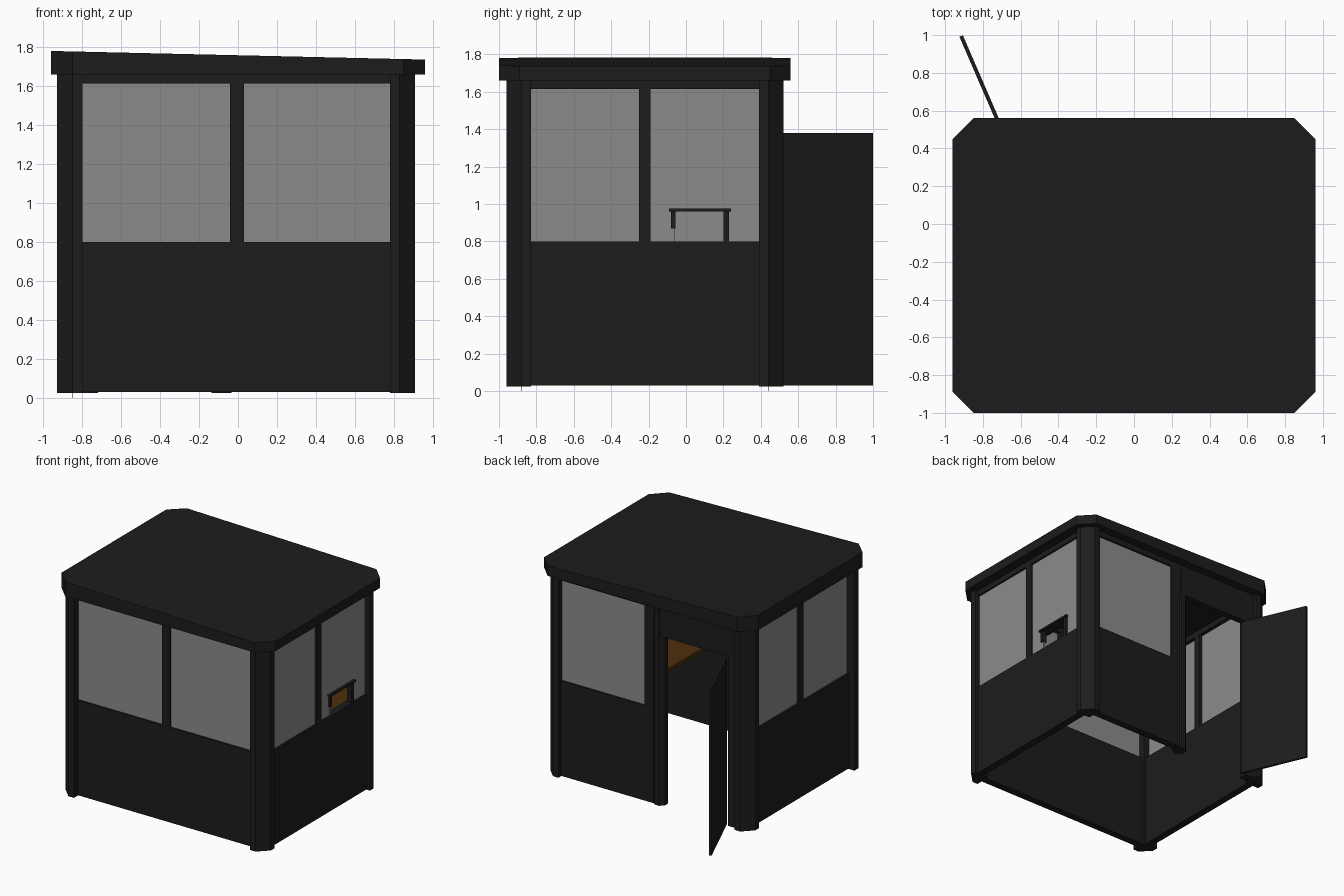
import bpy
import bmesh
import math
from mathutils import Matrix, Vector

cube = bpy.data.objects.get("Cube")
if cube:
    bpy.data.objects.remove(cube, do_unlink=True)


def material(name, rgb):
    m = bpy.data.materials.new(name)
    m.use_nodes = True
    m.diffuse_color = (*rgb, 1)
    bsdf = m.node_tree.nodes["Principled BSDF"]
    bsdf.inputs["Base Color"].default_value = (*rgb, 1)
    bsdf.inputs["Roughness"].default_value = 0.7
    return m


DARK = material("charcoal_metal", (0.0118, 0.0118, 0.0118))
GLASS = material("grey_glass", (0.26, 0.26, 0.26))
WOOD = material("brown_wood", (0.075, 0.029, 0.003))


def finish(name, bm, mat):
    bmesh.ops.recalc_face_normals(bm, faces=bm.faces)
    mesh = bpy.data.meshes.new(name)
    bm.to_mesh(mesh)
    bm.free()
    mesh.materials.append(mat)
    obj = bpy.data.objects.new(name, mesh)
    bpy.context.collection.objects.link(obj)
    return obj


def box(name, x, y, z, mat=DARK):
    """Box from three (low, high) ranges."""
    bm = bmesh.new()
    size = [b - a for a, b in (x, y, z)]
    mid = Vector([(a + b) / 2 for a, b in (x, y, z)])
    bmesh.ops.create_cube(bm, size=1, matrix=Matrix.Translation(mid) @ Matrix.Diagonal((*size, 1)))
    return finish(name, bm, mat)


def prism(name, outline, z0, z1, mat=DARK, slope=0):
    """Upright prism whose top tilts along x by slope."""
    bm = bmesh.new()
    low = [bm.verts.new((x, y, z0)) for x, y in outline]
    top = [bm.verts.new((x, y, z1 + slope * x)) for x, y in outline]
    bm.faces.new(low)
    bm.faces.new(top)
    n = len(outline)
    for i in range(n):
        j = (i + 1) % n
        bm.faces.new((low[i], low[j], top[j], top[i]))
    return finish(name, bm, mat)


BASE, SILL, HEAD, EAVE = 0.03, 0.80, 1.615, 1.66
LEFT, RIGHT, FRONT, BACK = -0.93, 0.91, -0.96, 0.52
POST, CUT = 0.13, 0.08

# Chamfered corner posts with small levelling pins
for sx, x, xn in ((1, LEFT, "right"), (-1, RIGHT, "left")):
    for sy, y, yn in ((1, FRONT, "front"), (-1, BACK, "back")):
        pts = [(CUT, 0), (POST, 0), (POST, POST), (0, POST), (0, CUT)]
        prism(f"{yn}_{xn}_post", [(x + sx * a, y + sy * b) for a, b in pts], 0.025, EAVE)
        cx, cy = x + sx * 0.08, y + sy * 0.08
        box(f"{yn}_{xn}_levelling_pin", (cx - 0.001, cx + 0.001), (cy - 0.001, cy + 0.001), (0, BASE))

# How far each wall sits behind the post faces
INSET = {"front": 0.045, "back": 0.03, "left": 0.027, "right": 0.05}


def wall_part(side, name, along, depth, z, mat=DARK):
    """Box on one wall; depth is measured inward from the wall face."""
    d0, d1 = (d + INSET[side] for d in depth)
    if side == "front":
        return box(name, along, (FRONT + d0, FRONT + d1), z, mat)
    if side == "back":
        return box(name, along, (BACK - d1, BACK - d0), z, mat)
    if side == "left":
        return box(name, (RIGHT - d1, RIGHT - d0), along, z, mat)
    return box(name, (LEFT + d0, LEFT + d1), along, z, mat)


WALL, PANE = (0, 0.06), (0.015, 0.03)


def window_wall(side, a, b, m0, m1, hatch=None):
    """Lower panel, head rail, mullion and two panes."""
    wall_part(side, f"{side}_lower_panel", (a, b), WALL, (BASE, SILL))
    wall_part(side, f"{side}_head_rail", (a, b), WALL, (HEAD, EAVE))
    wall_part(side, f"{side}_mullion", (m0, m1), WALL, (SILL, HEAD))
    wall_part(side, f"{side}_pane_a", (a, m0), PANE, (SILL, HEAD), GLASS)
    if hatch is None:
        wall_part(side, f"{side}_pane_b", (m1, b), PANE, (SILL, HEAD), GLASS)
        return
    # Pane with a service hatch cut in its lower edge
    h0, h1, top = hatch
    wall_part(side, f"{side}_pane_upper", (m1, b), PANE, (top, HEAD), GLASS)
    wall_part(side, f"{side}_pane_hatch_front", (m1, h0), PANE, (SILL, top), GLASS)
    wall_part(side, f"{side}_pane_hatch_back", (h1, b), PANE, (SILL, top), GLASS)


window_wall("front", -0.80, 0.78, -0.04, 0.03)
window_wall("right", -0.83, 0.39, -0.25, -0.19)
window_wall("left", -0.83, 0.39, -0.25, -0.19, (-0.06, 0.22, 0.965))

# Service hatch frame
box("hatch_shelf", (0.80, 0.89), (-0.09, 0.24), (0.96, 0.975))
box("hatch_back_jamb", (0.84, 0.88), (0.20, 0.23), (SILL, 0.96))
box("hatch_front_jamb", (0.84, 0.88), (-0.08, -0.055), (0.87, 0.96))

# Back wall: window on one half, doorway on the other
JAMB = -0.05
wall_part("back", "back_lower_panel", (JAMB, 0.78), WALL, (BASE, SILL))
wall_part("back", "back_pane", (0.03, 0.78), PANE, (SILL, HEAD), GLASS)
wall_part("back", "back_head_rail", (-0.80, 0.78), WALL, (HEAD, EAVE))
wall_part("back", "back_mullion", (JAMB, 0.03), WALL, (SILL, HEAD))
wall_part("back", "door_lintel", (-0.80, JAMB), (0, 0.055), (1.40, HEAD))
wall_part("back", "hinge_jamb", (-0.80, -0.72), (0, 0.07), (0.025, HEAD))
ring = [math.radians(22.5 + 45 * i) for i in range(8)]
prism("latch_jamb", [(-0.085 + 0.055 * math.cos(t), 0.445 + 0.055 * math.sin(t)) for t in ring],
      0.025, HEAD)

# Open door, swung outward
hinge, tip = Vector((-0.69, 0.475)), Vector((-0.915, 0.995))
side = (tip - hinge).orthogonal().normalized() * 0.01
prism("door", [hinge + side, tip + side, tip - side, hinge - side], BASE, 1.38)

# Desk along the hatch wall
box("desk_top", (0.26, 0.83), (-0.86, 0.42), (0.765, 0.795), WOOD)

# Sloping roof with cut corners
outline = []
for sx, sy in ((1, 1), (-1, 1), (-1, -1), (1, -1)):
    pair = [(0.96 * sx, -0.22 + 0.67 * sy), (0.85 * sx, -0.22 + 0.78 * sy)]
    outline += pair if sx * sy > 0 else pair[::-1]
prism("roof", outline, EAVE, 1.76, DARK, -0.023)
